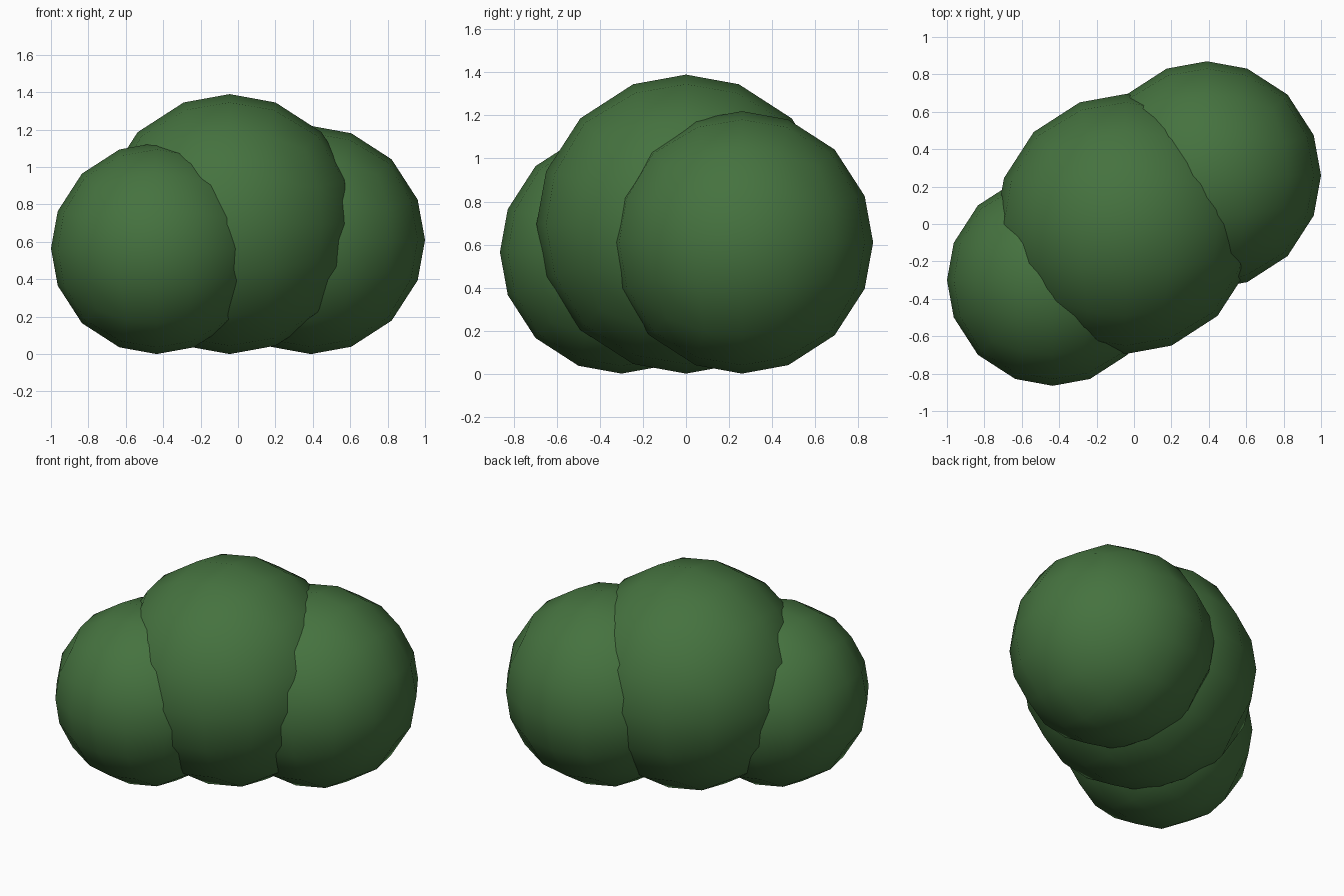
import bpy, bmesh
from math import sqrt

if "Cube" in bpy.data.objects:
    bpy.data.objects.remove(bpy.data.objects["Cube"])

leaf_green = bpy.data.materials.new("leaf_green")
leaf_green.diffuse_color = (0.06, 0.17, 0.05, 1)
leaf_green.use_nodes = True
leaf_green.node_tree.nodes["Principled BSDF"].inputs["Base Color"].default_value = leaf_green.diffuse_color


def spherify(p):
    # Map a point on a cube of half-size 1 evenly onto the unit sphere
    x, y, z = (c * c for c in p)
    return (p.x * sqrt(1 - y / 2 - z / 2 + y * z / 3),
            p.y * sqrt(1 - x / 2 - z / 2 + x * z / 3),
            p.z * sqrt(1 - x / 2 - y / 2 + x * y / 3))


def foliage_ball(name, x, y, r):
    # Low-poly ball from a cube cut 4 x 4 per face, resting on the ground
    bm = bmesh.new()
    bmesh.ops.create_cube(bm, size=2)
    bmesh.ops.subdivide_edges(bm, edges=bm.edges[:], cuts=3, use_grid_fill=True)
    for v in bm.verts:
        v.co = spherify(v.co)
        v.co *= r
    for f in bm.faces:
        f.smooth = True
    mesh = bpy.data.meshes.new(name)
    bm.to_mesh(mesh)
    bm.free()
    mesh.materials.append(leaf_green)
    ob = bpy.data.objects.new(name, mesh)
    ob.location = (x, y, r)
    bpy.context.collection.objects.link(ob)


# Three overlapping balls forming the bush
foliage_ball("middle_foliage", -0.045, 0.0, 0.695)
foliage_ball("left_foliage", -0.435, -0.30, 0.565)
foliage_ball("right_foliage", 0.39, 0.26, 0.61)
